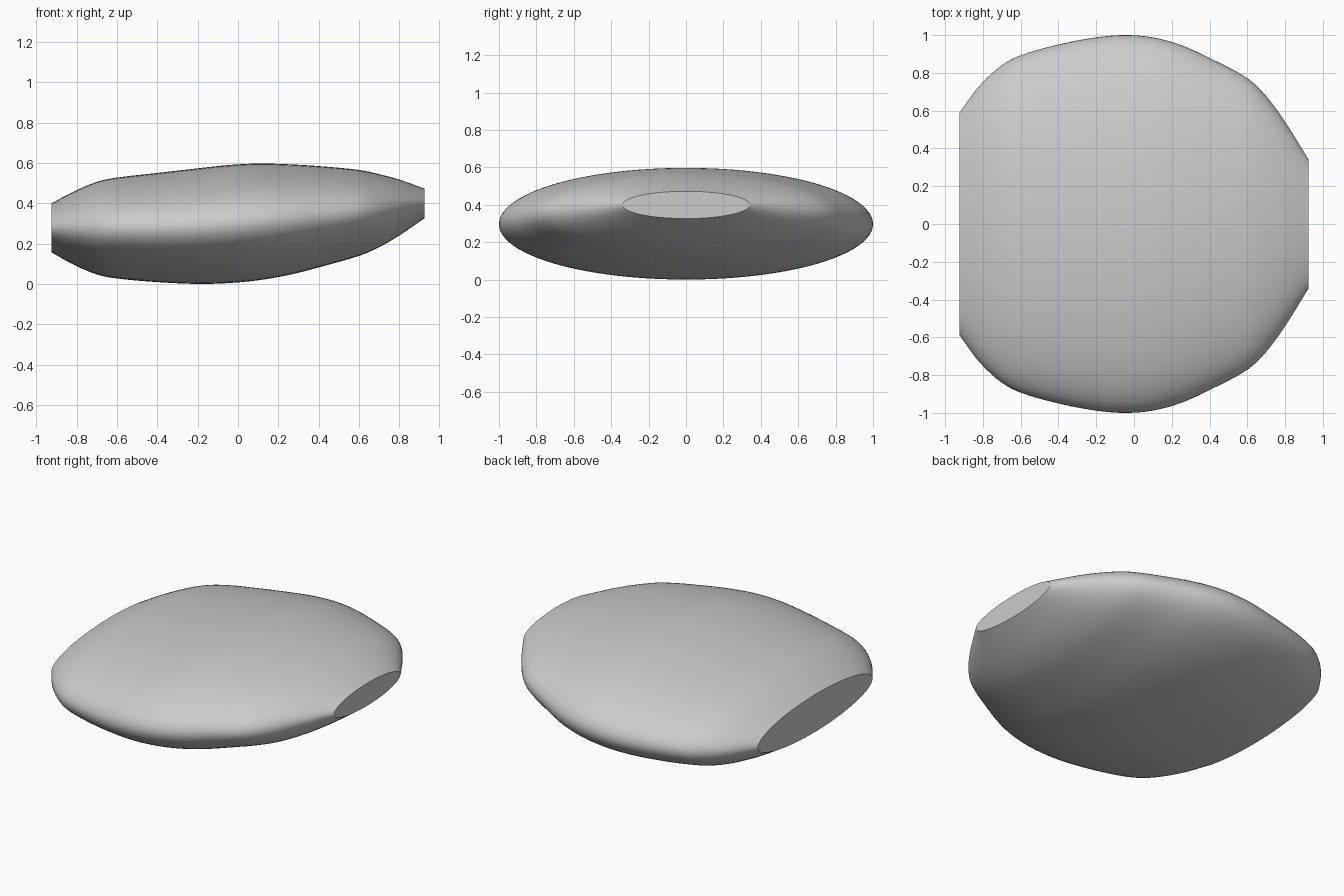
import bpy
import bmesh
import math

default_cube = bpy.data.objects.get("Cube")
if default_cube:
    bpy.data.objects.remove(default_cube, do_unlink=True)


def make_material(name, color):
    material = bpy.data.materials.new(name)
    material.use_nodes = True
    material.diffuse_color = color
    material.node_tree.nodes["Principled BSDF"].inputs["Base Color"].default_value = color
    return material


# Elliptical stations along the body: x, half width, underside, top
stations = [
    (-.925, .587, .157, .399),
    (-.82, .73, .098, .455),
    (-.7, .84, .047, .506),
    (-.6, .893, .027, .527),
    (-.4, .95, .009, .55),
    (-.2, .988, 0, .573),
    (-.05, 1, .004, .589),
    (.1, .988, .018, .597),
    (.25, .947, .044, .593),
    (.4, .879, .082, .584),
    (.6, .772, .139, .565),
    (.7, .677, .182, .544),
    (.8, .541, .24, .517),
    (.925, .34, .326, .472),
]


def slope(index, channel):
    """Tangent of one channel with respect to x, from neighbouring stations."""
    before = stations[max(index - 1, 0)]
    after = stations[min(index + 1, len(stations) - 1)]
    return (after[channel] - before[channel]) / (after[0] - before[0])


def blend(index, t, channel):
    """Smooth cubic curve between two stations."""
    start, end = stations[index], stations[index + 1]
    span = end[0] - start[0]
    a, b = start[channel], end[channel]
    ta, tb = slope(index, channel) * span, slope(index + 1, channel) * span
    return a + ta * t + (3 * (b - a) - 2 * ta - tb) * t**2 + (2 * (a - b) + ta + tb) * t**3


def sections(steps):
    for index in range(len(stations) - 1):
        for step in range(steps):
            t = step / steps
            yield tuple(blend(index, t, channel) for channel in range(4))
    yield stations[-1]


def build_body(name, material, sides=96, steps=4):
    bm = bmesh.new()
    rings = []
    for x, width, low, high in sections(steps):
        middle, height = (low + high) / 2, (high - low) / 2
        angles = [math.tau * k / sides for k in range(sides)]
        rings.append([bm.verts.new((x, width * math.cos(a), middle + height * math.sin(a)))
                      for a in angles])
    # Lofted skin
    for ring, following in zip(rings, rings[1:]):
        for k in range(sides):
            n = (k + 1) % sides
            bm.faces.new((ring[k], ring[n], following[n], following[k]))
    # Flat elliptical ends
    bm.faces.new(rings[0])
    bm.faces.new(rings[-1])
    bmesh.ops.recalc_face_normals(bm, faces=bm.faces)
    mesh = bpy.data.meshes.new(name)
    bm.to_mesh(mesh)
    bm.free()
    mesh.materials.append(material)
    body = bpy.data.objects.new(name, mesh)
    bpy.context.collection.objects.link(body)
    return body


body = build_body("lofted_body", make_material("light_grey", (.6, .6, .6, 1)))
bpy.ops.object.select_all(action="DESELECT")
body.select_set(True)
bpy.context.view_layer.objects.active = body
bpy.ops.object.shade_smooth_by_angle(angle=math.radians(25))
